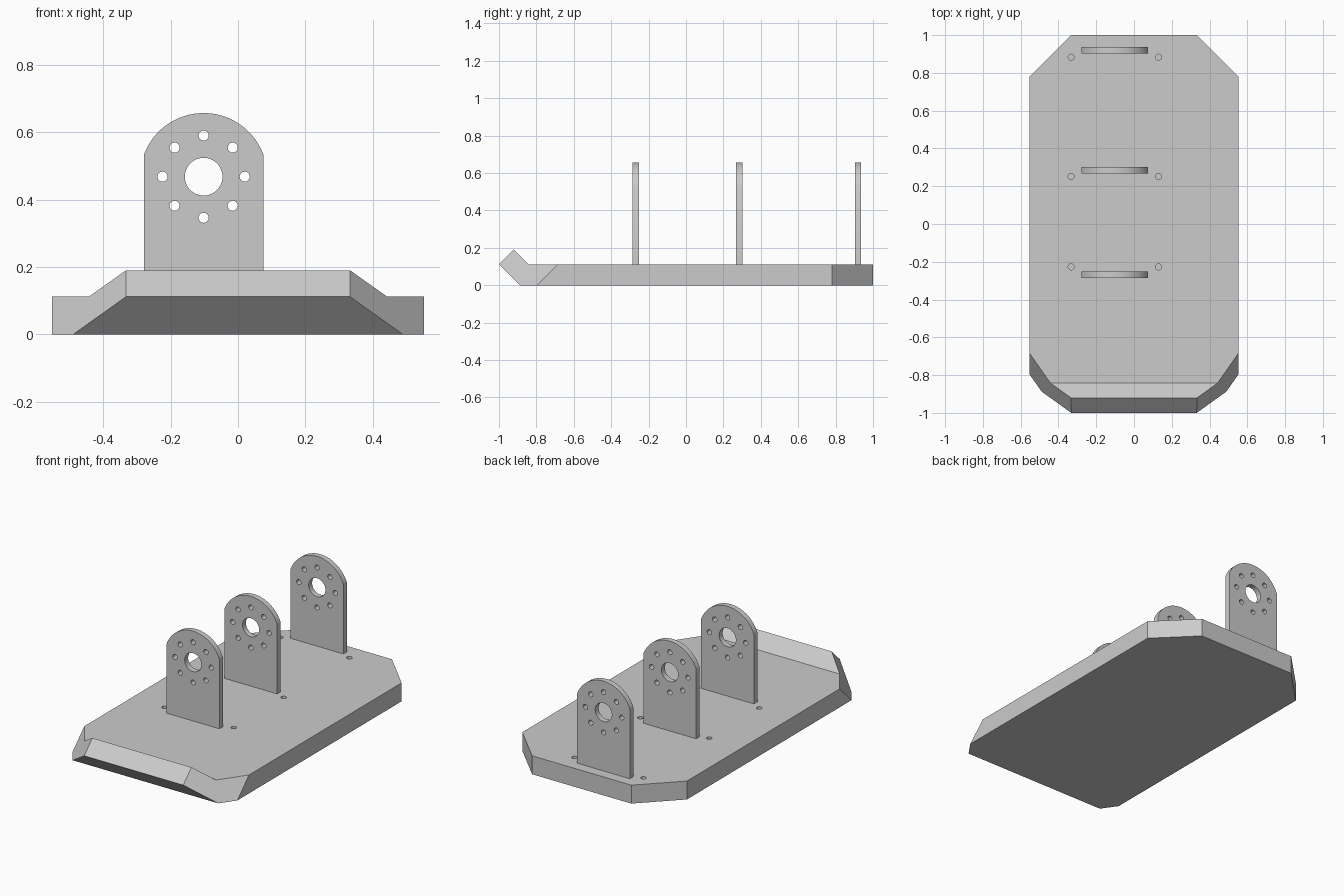
import bpy, bmesh
from math import sin, cos, pi, asin
from mathutils import Vector, Matrix

if "Cube" in bpy.data.objects:
    bpy.data.objects.remove(bpy.data.objects["Cube"])

HALF_W, TOP = 0.553, 0.112      # plate half width and top height
MID_X, EYE_Z = -0.102, 0.468    # bracket centre line and bearing height


def add_object(name, mesh):
    obj = bpy.data.objects.new(name, mesh)
    bpy.context.collection.objects.link(obj)
    return obj


def smooth(obj):
    bpy.ops.object.select_all(action='DESELECT')
    obj.select_set(True)
    bpy.context.view_layer.objects.active = obj
    bpy.ops.object.shade_smooth_by_angle(angle=0.5)


# Base plate: side profile with upturned front lip, swept across x
profile = [(-0.887, 0), (1, 0), (1, TOP), (-0.842, TOP), (-0.921, 0.19), (-1, TOP)]
bm = bmesh.new()
face = bm.faces.new([bm.verts.new((-HALF_W, y, z)) for y, z in profile])
sweep = bmesh.ops.extrude_face_region(bm, geom=[face])
bmesh.ops.translate(bm, vec=(2 * HALF_W, 0, 0),
                    verts=[v for v in sweep['geom'] if isinstance(v, bmesh.types.BMVert)])


# Corner chamfers: vertical at the back, square to the 45 degree lip at the front
def chamfer(point, normal):
    geom = bm.verts[:] + bm.edges[:] + bm.faces[:]
    bmesh.ops.bisect_plane(bm, geom=geom, plane_co=point, plane_no=normal, clear_outer=True)
    bmesh.ops.holes_fill(bm, edges=[e for e in bm.edges if e.is_boundary], sides=0)


for s in (-1, 1):
    chamfer(Vector((s * HALF_W, 0.78, 0)), Vector((s, 1, 0)))
    chamfer(Vector((s * HALF_W, -0.796, 0)), Vector((s * 1.43, -1, 1)))
bmesh.ops.recalc_face_normals(bm, faces=bm.faces)
mesh = bpy.data.meshes.new("base_plate")
bm.to_mesh(mesh)
bm.free()
plate = add_object("base_plate", mesh)

# Blind screw holes in the plate, one pair beside each bracket
bm = bmesh.new()
for y in (-0.227, 0.252, 0.883):
    for x in (-0.333, 0.13):
        bmesh.ops.create_cone(bm, cap_ends=True, segments=24, radius1=0.016, radius2=0.016,
                              depth=0.12, matrix=Matrix.Translation((x, y, TOP)))
mesh = bpy.data.meshes.new("screw_hole_cutter")
bm.to_mesh(mesh)
bm.free()
cutter = add_object("screw_hole_cutter", mesh)
cutter.hide_render = True
cut = plate.modifiers.new("screw_holes", 'BOOLEAN')
cut.operation = 'DIFFERENCE'
cut.solver = 'EXACT'
cut.object = cutter
bpy.context.view_layer.objects.active = plate
bpy.ops.object.modifier_apply(modifier=cut.name)
bpy.data.objects.remove(cutter)
smooth(plate)

# Bracket outline as a filled flat curve: arched plate, bearing hole, ring of bolt holes
curve = bpy.data.curves.new("bracket_outline", 'CURVE')
curve.dimensions = '2D'
curve.fill_mode = 'BOTH'
curve.extrude = 0.0165


def loop(points):
    spline = curve.splines.new('POLY')
    spline.points.add(len(points) - 1)
    for p, (x, y) in zip(spline.points, points):
        p.co = (x, y, 0, 1)
    spline.use_cyclic_u = True


def circle(cx, cy, r, n):
    loop([(cx + r * cos(2 * pi * i / n), cy + r * sin(2 * pi * i / n)) for i in range(n)])


half, arch, foot = 0.177, 0.189, TOP - EYE_Z
start = pi / 2 - asin(half / arch)
arc = [start + (pi - 2 * start) * i / 40 for i in range(41)]
loop([(-half, foot), (half, foot)] + [(arch * cos(a), arch * sin(a)) for a in arc])
circle(0, 0, 0.056, 48)
for i in range(8):
    circle(0.122 * cos(i * pi / 4), 0.122 * sin(i * pi / 4), 0.015, 24)

# Convert to mesh and place three copies along the plate
helper = add_object("bracket_outline", curve)
bpy.context.view_layer.update()
mesh = bpy.data.meshes.new_from_object(helper.evaluated_get(bpy.context.evaluated_depsgraph_get()))
bpy.data.objects.remove(helper)
bm = bmesh.new()
bm.from_mesh(mesh)
bmesh.ops.remove_doubles(bm, verts=bm.verts, dist=1e-5)
bmesh.ops.recalc_face_normals(bm, faces=bm.faces)
bm.to_mesh(mesh)
bm.free()
for name, y in (("front", -0.269), ("middle", 0.285), ("back", 0.92)):
    bracket = add_object(name + "_bracket", mesh.copy())
    bracket.location = (MID_X, y, EYE_Z)
    bracket.rotation_euler = (pi / 2, 0, 0)
    smooth(bracket)
